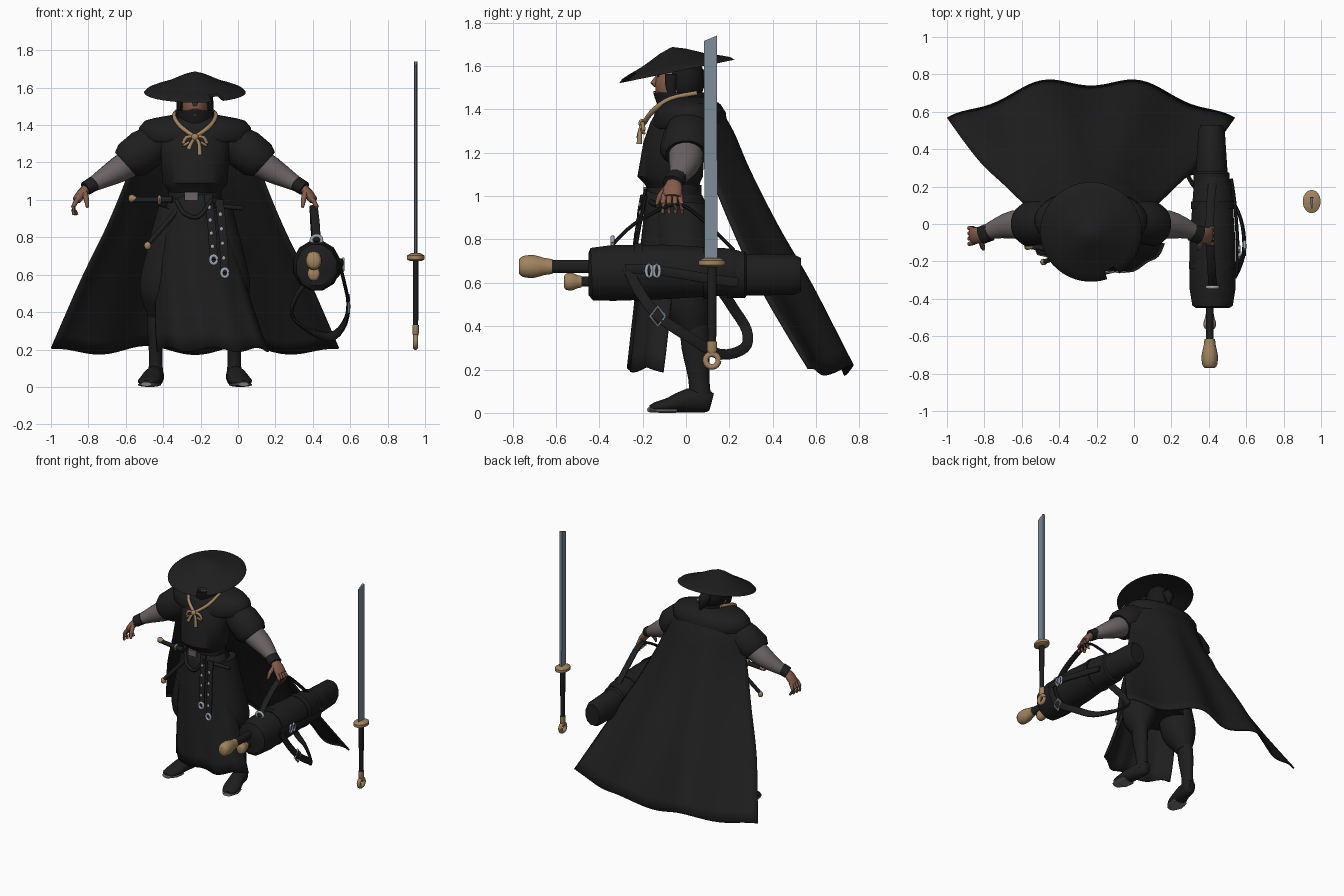
import bpy, bmesh, math
from mathutils import Vector as V, Matrix

X0 = -0.23  # centre line of the figure


def mat(name, r, g, b):
    m = bpy.data.materials.new(name)
    m.diffuse_color = (r, g, b, 1)
    return m


BLACK = mat("black_cloth", .0128, .0128, .0128)
LEATHER = mat("dark_leather", .0135, .0128, .0128)
HAIR = mat("black_hair", .010, .009, .009)
TAN = mat("tan_brass", .36, .23, .115)
STEEL = mat("steel", .33, .38, .45)
BLADE = mat("blade_blue_grey", .20, .26, .32)
SKIN = mat("skin", .23, .105, .07)
GREY = mat("grey_sleeve", .15, .125, .125)
SOLE = mat("sole_grey", .22, .19, .19)


def finish(name, bm, m, angle=50):
    bmesh.ops.recalc_face_normals(bm, faces=bm.faces[:])
    me = bpy.data.meshes.new(name)
    bm.to_mesh(me)
    bm.free()
    me.materials.append(m)
    o = bpy.data.objects.new(name, me)
    bpy.context.collection.objects.link(o)
    bpy.ops.object.select_all(action='DESELECT')
    o.select_set(True)
    bpy.context.view_layer.objects.active = o
    bpy.ops.object.shade_smooth_by_angle(angle=math.radians(angle))
    return o


def spline(rows, sub):
    # smooth interpolation through rows of numbers
    out = []
    for i in range(len(rows) - 1):
        p = [rows[max(0, min(len(rows) - 1, i + k))] for k in (-1, 0, 1, 2)]
        for j in range(sub):
            t = j / sub
            out.append([b + .5 * t * (c - a + t * (2 * a - 5 * b + 4 * c - d + t * (3 * (b - c) + d - a)))
                        for a, b, c, d in zip(*p)])
    return out + [list(rows[-1])]


def sweep(name, rows, m, n=14, sub=1, up=(0, 0, 1), axis=None, cap=True, dx=0, angle=50):
    # rows: x, y, z, side radius, up radius
    rows = spline(rows, sub) if sub > 1 else rows
    bm, rings = bmesh.new(), []
    pts = [V(r[:3]) + V((dx, 0, 0)) for r in rows]
    for i, r in enumerate(rows):
        t = V(axis) if axis else (pts[min(i + 1, len(pts) - 1)] - pts[max(i - 1, 0)]).normalized()
        s = t.cross(V(up)).normalized()
        w = s.cross(t)
        rings.append([bm.verts.new(pts[i] + s * r[3] * math.cos(2 * math.pi * (k + .5) / n)
                                   + w * r[4] * math.sin(2 * math.pi * (k + .5) / n)) for k in range(n)])
    for a, b in zip(rings, rings[1:]):
        for k in range(n):
            bm.faces.new((a[k], a[(k + 1) % n], b[(k + 1) % n], b[k]))
    if cap:
        bm.faces.new(rings[0])
        bm.faces.new(rings[-1])
    return finish(name, bm, m, angle)


def stack(name, prof, m, n=28, cap=True):
    # body section: z, x radius, y radius, y centre
    return sweep(name, [(0, c, z, rx, ry) for z, rx, ry, c in prof], m, n,
                 up=(0, 1, 0), axis=(0, 0, 1), cap=cap, dx=X0)


def ball(name, c, r, m, seg=16):
    bm = bmesh.new()
    bmesh.ops.create_uvsphere(bm, u_segments=seg, v_segments=seg // 2 + 2, radius=1,
                              matrix=Matrix.Translation(c) @ Matrix.Diagonal((*r, 1)))
    return finish(name, bm, m)


def box(name, c, s, m):
    bm = bmesh.new()
    bmesh.ops.create_cube(bm, size=1, matrix=Matrix.Translation(c) @ Matrix.Diagonal((*s, 1)))
    return finish(name, bm, m, 30)


def ring(name, c, ra, rb, thick, m, plane='yz', n=16):
    pts = []
    for i in range(n + 1):
        a, b = ra * math.cos(2 * math.pi * i / n), rb * math.sin(2 * math.pi * i / n)
        off = (0, a, b) if plane == 'yz' else (a, 0, b)
        pts.append((c[0] + off[0], c[1] + off[1], c[2] + off[2], thick, thick))
    return sweep(name, pts, m, 8, up=(1, 0, 0) if plane == 'yz' else (0, 1, 0))


def sheet(name, f, nu, nv, thick, m):
    bm = bmesh.new()
    g = [[bm.verts.new(f(-1 + 2 * i / nu, j / nv)) for i in range(nu + 1)] for j in range(nv + 1)]
    for j in range(nv):
        for i in range(nu):
            bm.faces.new((g[j][i], g[j][i + 1], g[j + 1][i + 1], g[j + 1][i]))
    o = finish(name, bm, m, 60)
    o.modifiers.new("thickness", 'SOLIDIFY').thickness = thick
    return o


# torso, shoulder cape, collar, belt, hips
stack("torso", [(1.02, .13, .115, -.055), (1.06, .15, .13, -.065), (1.09, .175, .152, -.073), (1.25, .185, .142, -.055),
                (1.34, .19, .13, -.035), (1.42, .14, .1, -.02)], BLACK)
stack("shoulder_cape", [(1.31, .285, .165, .015), (1.33, .305, .175, .015), (1.385, .302, .165, .02), (1.423, .27, .14, .02),
                        (1.437, .22, .12, .02), (1.455, .12, .09, .02), (1.46, .06, .06, .02)], BLACK)
stack("collar", [(1.37, .085, .10, -.01), (1.42, .093, .115, -.018), (1.478, .105, .128, -.025), (1.478, .093, .115, -.025),
                 (1.42, .07, .09, -.015)], BLACK, cap=False)
stack("belt", [(.99, .142, .127, -.055), (1.05, .142, .127, -.055)], LEATHER)
box("belt_buckle", (X0 - .02, -.185, 1.02), (.07, .02, .045), GREY)
stack("hips", [(1.02, .13, .115, -.05), (.95, .165, .145, -.04), (.8, .205, .155, -.03), (.6, .235, .165, -.02)], BLACK)


# long front skirt, open over one leg
def skirt(u, v):
    a = u * math.radians(100 - 25 * v)
    x = (.135 + .165 * v ** .8) * math.sin(a) / math.sin(math.radians(max(75, 90 - 15 * v)))
    y = -.05 - .01 * v - (.132 + .075 * v) * math.cos(a) + .008 * v * math.sin(14 * u)
    return (X0 + x + .095 * v * v, y, 1.03 - .83 * v + .012 * v * math.cos(9 * u))


sheet("front_skirt", skirt, 30, 10, .01, BLACK)

# cape with folds
CAPE = spline([(1.43, .25, .06, .14), (1.3, .31, .08, .22), (1.12, .365, .11, .30), (.85, .475, .21, .435),
               (.57, .61, .335, .59), (.2, .77, .545, .765)], 4)


def cape(u, v):
    z, w, ye, yc = CAPE[round(v * 20)]
    wave = -math.cos(2 * math.pi * abs(u) / .68) * v * v * .025
    return (X0 + u * w, ye + (yc - ye) * (1 - abs(u) ** 2.2) + wave, z + wave * (1 - .6 * u ** 4))


sheet("cape", cape, 40, 20, .012, BLACK)

# head, face and hair
ball("head", (X0, -.045, 1.515), (.073, .098, .115), SKIN, 20)
ball("jaw", (X0, -.085, 1.465), (.05, .062, .045), SKIN)
sweep("nose", [(0, -.135, 1.55, .008, .008), (0, -.15, 1.52, .014, .016), (0, -.14, 1.505, .012, .006)], SKIN, 8, up=(0, 1, 0), dx=X0)
sweep("neck", [(0, -.03, 1.38, .06, .06), (0, -.03, 1.48, .055, .055)], SKIN, up=(0, 1, 0), dx=X0)
ball("hair", (X0, -.005, 1.535), (.09, .092, .115), HAIR, 20)
box("mouth", (X0, -.145, 1.482), (.035, .008, .004), HAIR)
for s in (-1, 1):
    box("eyebrow", (X0 + s * .033, -.13, 1.553), (.04, .012, .008), HAIR)
    sweep("side_hair", [(s * .075, -.07, 1.56, .02, .03), (s * .083, -.07, 1.5, .018, .025), (s * .085, -.055, 1.42, .004, .005)],
          HAIR, 8, 3, up=(0, 1, 0), dx=X0)
sweep("hair_tail", [(0, .06, 1.56, .03, .03), (0, .11, 1.53, .04, .035), (.02, .13, 1.45, .008, .008)], HAIR, 8, 3, up=(0, 1, 0), dx=X0)

# tilted hat with a small notch in the brim
hat = sweep("straw_hat", [(0, 0, z, r, r) for r, z in
            ((.004, .1), (.06, .082), (.15, .04), (.22, .016), (.255, .002), (.272, -.014), (.255, -.012), (.22, .002), (.15, .024), (.004, .075))],
            BLACK, 48, up=(0, 1, 0), axis=(0, 0, 1))
bm = bmesh.new()
bm.from_mesh(hat.data)
gone = []
for f in bm.faces:
    c = f.calc_center_median()
    deg = math.degrees(math.atan2(c.x, -c.y))
    if len(f.verts) == 4 and c.xy.length > .23 and 17 < deg < 31:
        gone.append(f)
bmesh.ops.delete(bm, geom=gone, context='FACES')
bm.to_mesh(hat.data)
bm.free()
hat.location = (X0, -.045, 1.588)
hat.rotation_euler = (math.radians(11.5), 0, 0)

# rope around the collar with a bow
for s in (-1, 1):
    sweep("neck_rope", [(s * .095, .05, 1.475, .011, .011), (s * .112, -.07, 1.45, .011, .011), (s * .08, -.15, 1.395, .012, .012),
                        (0, -.195, 1.335, .012, .012)], TAN, 8, 4, dx=X0)
    sweep("rope_end", [(0, -.2, 1.335, .009, .009), (s * .022, -.212, 1.3, .01, .01), (s * .03 - .005, -.215, 1.255 + s * -.015, .014, .014)],
          TAN, 8, 3, up=(0, 1, 0), dx=X0)
    sweep("rope_bow", [(0, -.2, 1.335, .007, .007), (s * .045, -.2, 1.335, .01, .01), (s * .065, -.195, 1.29, .009, .009),
                       (s * .03, -.205, 1.31, .007, .007)], TAN, 8, 3, dx=X0)
ball("rope_knot", (X0, -.203, 1.335), (.02, .016, .02), TAN)

# arms, hands, legs and boots, mirrored
for s in (-1, 1):
    sweep("puff_sleeve", [(s * .17, .01, 1.34, .09, .09), (s * .26, .01, 1.275, .115, .115), (s * .335, 0, 1.215, .122, .112),
                          (s * .37, 0, 1.19, .095, .088), (s * .35, 0, 1.2, .05, .05)], BLACK, 16, 1, dx=X0, axis=(s * .74, 0, -.67))
    sweep("forearm_sleeve", [(s * .32, 0, 1.215, .08, .08), (s * .41, -.003, 1.16, .077, .07), (s * .49, -.02, 1.115, .058, .052),
                             (s * .56, -.045, 1.075, .04, .036)], GREY, 16, 2, dx=X0)
    sweep("wrist_cuff", [(s * .54, -.043, 1.088, .05, .04), (s * .585, -.06, 1.06, .05, .038)], LEATHER, 12, dx=X0)
    sweep("palm", [(s * .57, -.055, 1.07, .03, .024), (s * .605, -.06, 1.035, .045, .026), (s * .635, -.065, .995, .045, .022)],
          SKIN, 12, 2, dx=X0)
    for k in range(4):
        y = -.1 + k * .024
        sweep("finger", [(s * .625, y, 1.005, .013, .013), (s * .65, y - .006 + k * .004, .965, .012, .012),
                         (s * (.648 - .006 * k), y - .008 + k * .006, .92, .008, .008)], SKIN, 8, 2, dx=X0)
    sweep("thumb", [(s * .59, -.085, 1.04, .016, .016), (s * .58, -.12, 1.0, .014, .014), (s * .575, -.135, .96, .008, .008)], SKIN, 8, 2, dx=X0)
    sweep("trouser_leg", [(s * .1, -.02, .95, .1, .12), (s * .15, -.01, .7, .115, .13), (s * .18, .0, .54, .118, .13),
                          (s * .195, .02, .45, .09, .1), (s * .205, .035, .38, .05, .065)], BLACK, 16, 3, up=(0, 1, 0), dx=X0)
    sweep("boot_shaft", [(s * .205, .035, .42, .05, .065), (s * .21, .045, .3, .045, .065), (s * .21, .06, .15, .036, .048),
                         (s * .21, .065, .05, .045, .055)], LEATHER, 14, 3, up=(0, 1, 0), dx=X0)
    sweep("boot_foot", [(s * .205, .118, .05, .025, .04), (s * .207, .09, .055, .042, .053), (s * .22, .01, .057, .05, .055),
                        (s * .24, -.08, .036, .062, .034), (s * .255, -.14, .028, .05, .022), (s * .26, -.164, .024, .025, .012)], LEATHER, 14, 2, dx=X0)
    sweep("boot_sole", [(s * .235, -.05, .012, .055, .012), (s * .248, -.12, .012, .06, .012), (s * .26, -.172, .014, .03, .011)], SOLE, 12, 2, dx=X0)

# straps, knives and cords on the belt
for x, top, bot in ((.09, 1.03, .68), (.15, 1.0, .61)):
    sweep("hanging_strap", [(x - .02, -.185, top, .024, .009), (x, -.225, (top + bot) / 2, .024, .009), (x + .01, -.248, bot, .024, .009)],
          LEATHER, 8, 3, up=(0, 1, 0), dx=X0)
    ring("strap_ring", (X0 + x + .01, -.255, bot), .018, .022, .009, STEEL, 'xz')
    for k in range(4):
        t = .2 + k * .2
        ball("strap_stud", (X0 + x - .02 + .03 * t, -.2 - .055 * t, top + (bot - top) * t), (.011, .008, .013), STEEL, 8)
sweep("belt_cord", [(-.1, -.16, 1.0, .012, .012), (-.06, -.2, .93, .012, .012), (.02, -.215, .91, .012, .012), (.09, -.2, 1.0, .012, .012)],
      LEATHER, 8, 4, up=(0, 1, 0), dx=X0)
sweep("hip_dagger", [(-.33, -.12, 1.0, .014, .014), (-.12, -.15, 1.0, .018, .018)], LEATHER, 10, dx=X0)
sweep("dagger_pommel", [(-.355, -.12, 1.01, .012, .014), (-.34, -.12, 1.008, .02, .022), (-.315, -.12, 1.003, .013, .014)], TAN, 10, dx=X0)
ball("dagger_collar", (X0 - .19, -.14, 1.0), (.012, .024, .026), TAN, 10)
sweep("hip_scabbard", [(-.08, -.14, .96, .015, .015), (-.245, -.2, .77, .013, .013)], LEATHER, 10, dx=X0)
ball("scabbard_tip", (X0 - .253, -.203, .755), (.02, .018, .022), TAN, 10)
sweep("side_scabbard", [(.1, -.16, .97, .014, .014), (.255, -.13, .955, .012, .012)], LEATHER, 10, dx=X0)

# long bag
sweep("long_bag", [(.42, y, z, rx, rz) for y, z, rx, rz in ((-.45, .64, .09, .1), (-.435, .64, .112, .125), (-.34, .645, .128, .133),
      (-.1, .65, .127, .13), (.2, .65, .105, .112), (.25, .65, .09, .1))], BLACK, 12, angle=40)
sweep("bag_lid", [(.415, y, .637, rx, rz) for y, rx, rz in ((.19, .1, .112), (.27, .1, .112), (.28, .088, .1), (.5, .073, .096), (.53, .06, .08))],
      LEATHER, 12, angle=40)
for y, r in ((-.22, .137), (.1, .126)):
    sweep("bag_band", [(.42, y - .02, .648, r - .006, r), (.42, y + .02, .648, r - .006, r)], LEATHER, 12)
sweep("bag_grip", [(.42, -.34, .775, .009, .024), (.415, -.24, .87, .009, .024), (.405, -.08, .955, .009, .024),
                   (.405, 0, .95, .009, .024), (.41, .12, .85, .009, .024), (.42, .22, .75, .009, .024)], LEATHER, 8, 4, up=(1, 0, 0))
sweep("bag_strap", [(x, y, z, .026, .01) for x, y, z in ((.54, -.27, .67), (.57, -.21, .55), (.59, -.12, .44), (.57, .03, .34), (.5, .16, .27),
      (.38, .27, .30), (.29, .28, .38), (.31, .22, .48), (.37, .16, .57))], LEATHER, 8, 4, up=(1, 0, .2))
sweep("side_strap", [(.545, -.28, .665, .01, .024), (.556, -.15, .66, .01, .024), (.54, .1, .62, .01, .024), (.52, .24, .6, .01, .024)],
      LEATHER, 8, 3)
ring("grip_buckle", (.42, -.338, .785), .028, .024, .01, STEEL, 'xz')
for y in (-.17, -.135):
    ring("side_buckle", (.563, y, .655), .014, .03, .008, STEEL, 'yz', 8)
ring("strap_buckle", (.592, -.13, .445), .035, .045, .008, STEEL, 'yz', 4)

# two handles sticking out of the bag
for z, y0, y1, r, l in ((.675, -.4, -.65, .036, .155), (.605, -.4, -.5, .028, .08)):
    sweep("bag_sword_handle", [(.405, y0, z, r * .6, r * .85), (.405, y1, z, r * .6, r * .85)], LEATHER, 12)
    sweep("bag_sword_pommel", [(.405, y1 - .12 * l / .155 + l * k, z, r * a * .85, r * a) for k, a in
          ((0, .9), (.12, 1.35), (.45, 1.45), (.75, 1.1), (1, .95))], TAN, 14, 2)

# standing sword
bm = bmesh.new()
prof = [(.085, .69), (.145, .69), (.143, 1.74), (.083, 1.715)]
lay = [[bm.verts.new((.95 + dx * (1 if y > .1 else .35), y, z)) for y, z in prof] for dx in (-.009, .009)]
bm.faces.new(lay[0])
bm.faces.new(lay[1])
for k in range(4):
    bm.faces.new((lay[0][k], lay[0][(k + 1) % 4], lay[1][(k + 1) % 4], lay[1][k]))
finish("sword_blade", bm, BLADE, 20)
sweep("sword_guard", [(.95, .12, z, a, b) for z, a, b in ((.672, .03, .042), (.682, .048, .062), (.702, .048, .062), (.715, .026, .036))],
      TAN, 20, up=(0, 1, 0))
sweep("sword_grip", [(.95, .12, .32, .014, .02), (.95, .12, .68, .016, .022)], LEATHER, 12, up=(0, 1, 0))
sweep("sword_ferrule", [(.95, .12, .275, .015, .018), (.95, .12, .29, .018, .025), (.95, .12, .33, .017, .024)], TAN, 12, up=(0, 1, 0))
ring("sword_ring", (.95, .12, .242), .03, .03, .0145, TAN, 'yz')
